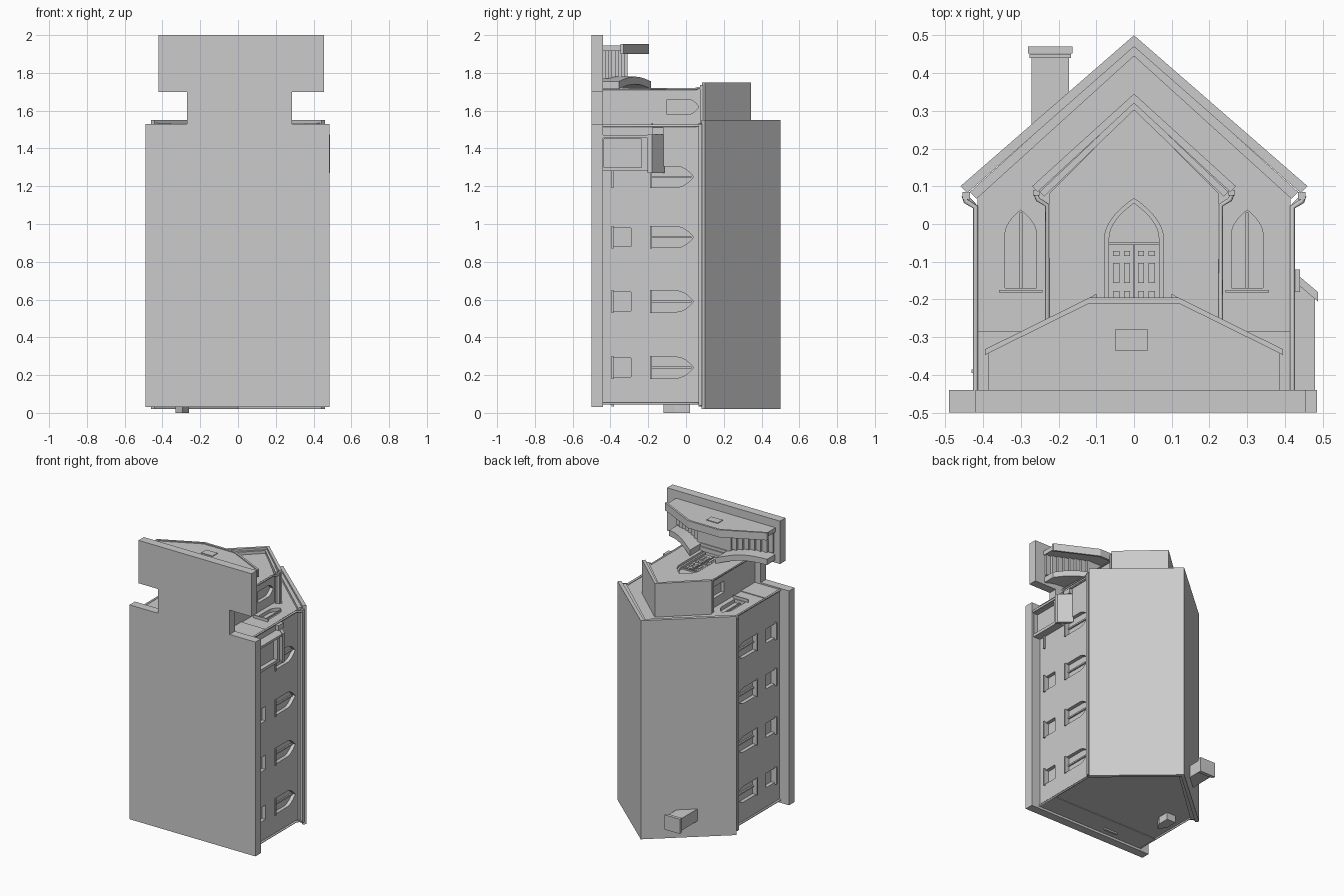
import bpy, bmesh, math
from mathutils import Vector

if bpy.data.objects.get("Cube"):
    bpy.data.objects.remove(bpy.data.objects["Cube"])

stone = bpy.data.materials.new("plain grey")
stone.use_nodes = True
stone.diffuse_color = (0.6, 0.6, 0.6, 1)
stone.node_tree.nodes["Principled BSDF"].inputs["Base Color"].default_value = (0.6, 0.6, 0.6, 1)

BASE = -0.44   # top of the slab, which the building rises from toward +y


def loft(name, sections):
    """Solid through matching cross-sections."""
    bm = bmesh.new()
    rings = [[bm.verts.new(p) for p in s] for s in sections]
    n = len(rings[0])
    for a, b in zip(rings, rings[1:]):
        for i in range(n):
            bm.faces.new((a[i], a[(i + 1) % n], b[(i + 1) % n], b[i]))
    bm.faces.new(rings[0])
    bm.faces.new(rings[-1])
    bmesh.ops.recalc_face_normals(bm, faces=bm.faces)
    me = bpy.data.meshes.new(name)
    bm.to_mesh(me)
    bm.free()
    ob = bpy.data.objects.new(name, me)
    me.materials.append(stone)
    bpy.context.collection.objects.link(ob)
    return ob


def prism(name, pts, axis, a, b):
    """Extrude a profile along an axis; profiles are (x,y), (x,z) or (z,y)."""
    place = {"z": lambda p, d: (p[0], p[1], d),
             "y": lambda p, d: (p[0], d, p[1]),
             "x": lambda p, d: (d, p[1], p[0])}[axis]
    return loft(name, [[place(p, d) for p in pts] for d in (a, b)])


def box(name, x0, x1, y0, y1, z0, z1):
    return prism(name, [(x0, y0), (x1, y0), (x1, y1), (x0, y1)], "z", z0, z1)


def arch(c, w, y0, spring, top):
    """Pointed arch outline centred on c."""
    ts = [i / 8 for i in range(9)]
    right = [(c + w * (1 - t * t), spring + (top - spring) * t) for t in ts]
    left = [(2 * c - x, y) for x, y in reversed(right[:-1])]
    return [(c + w, y0)] + right + left + [(c - w, y0)]


def rect(c, w, y0, y1):
    return [(c - w, y0), (c + w, y0), (c + w, y1), (c - w, y1)]


def gable(e, eave, apex):
    return [(-e, BASE), (e, BASE), (e, eave), (0, apex), (-e, eave)]


def chevron(e, eave, apex, t):
    return [(-e, eave), (0, apex), (e, eave), (e - t * .6, eave - t * .6),
            (0, apex - t), (t * .6 - e, eave - t * .6)]


def cut(target, cutters):
    """Carve recesses and discard the cutters."""
    for c in cutters:
        c.hide_render = True
        mod = target.modifiers.new("recess", "BOOLEAN")
        mod.object, mod.solver = c, "EXACT"
    bpy.context.view_layer.update()
    ev = target.evaluated_get(bpy.context.evaluated_depsgraph_get())
    me = bpy.data.meshes.new_from_object(ev)
    target.modifiers.clear()
    target.data = me
    for c in cutters:
        bpy.data.objects.remove(c)


def pipe(name, pts, r):
    cu = bpy.data.curves.new(name, "CURVE")
    cu.dimensions = "3D"
    cu.bevel_depth, cu.bevel_resolution, cu.use_fill_caps = r, 1, True
    sp = cu.splines.new("POLY")
    sp.points.add(len(pts) - 1)
    for p, q in zip(sp.points, pts):
        p.co = (*q, 1)
    cu.materials.append(stone)
    ob = bpy.data.objects.new(name, cu)
    bpy.context.collection.objects.link(ob)


# Ground slab with a neck and a wide pad under the stairs
prism("base_slab", [(-.49, .03), (.485, .03), (.485, 1.53), (.285, 1.53), (.285, 1.7),
                    (.455, 1.7), (.455, 2), (-.42, 2), (-.42, 1.7), (-.27, 1.7),
                    (-.27, 1.53), (-.49, 1.53)], "y", -.5, BASE)

# Main hall with recessed windows
hall = prism("hall_walls", gable(.415, .1, .46), "z", .05, 1.515)
cutters = []
for s in (-1, 1):
    for z in (.24, .59, .93, 1.25):
        cutters.append(prism("cutter", arch(z, .055, -.18, -.05, .04), "x", s * .39, s * .5))
        if s < 0 or z < 1.2:
            cutters.append(prism("cutter", rect(z, .05, -.385, -.29), "x", s * .39, s * .5))
        box("side_sill", s * .41, s * .425, -.19, -.18, z - .06, z + .06)
        box("basement_sill", s * .41, s * .43, -.395, -.385, z - .06, z + .06)
        box("side_mullion", s * .388, s * .4, -.18, .03, z - .005, z + .005)
    cutters.append(prism("cutter", arch(s * .3, .042, -.17, -.03, .037), "z", 1.49, 1.6))
    box("front_sill", s * .3 - .058, s * .3 + .058, -.182, -.175, 1.5, 1.535)
    box("front_mullion", s * .3 - .004, s * .3 + .004, -.17, .03, 1.485, 1.5)
cutters.append(box("cutter", -.17, -.09, -.38, -.31, .0, .08))
cut(hall, cutters)
box("water_table", -.42, .42, BASE, -.285, .046, .053)
box("front_water_table", -.42, .42, BASE, -.285, 1.51, 1.52)
box("back_window_sill", -.18, -.08, -.395, -.38, .035, .055)

# Roofs, with a stepped moulding beneath each edge
prism("main_roof", chevron(.46, .1, .5, .03), "z", .02, 1.55)
prism("main_roof_moulding", chevron(.435, .085, .475, .03), "z", .035, 1.535)
prism("porch_roof", chevron(.27, .1, .345, .025), "z", 1.45, 1.75)
prism("porch_roof_moulding", chevron(.25, .085, .322, .02), "z", 1.45, 1.735)

# Entrance porch with arched doorway and side windows
porch = prism("porch_walls", gable(.225, .08, .305), "z", 1.5, 1.715)
cutters = [prism("cutter", arch(0, .078, -.31, -.04, .068), "z", 1.7, 1.8),
           prism("cutter", arch(0, .066, -.31, -.04, .055), "z", 1.685, 1.71)]
for s in (-1, 1):
    cutters.append(prism("cutter", arch(1.62, .04, -.1, .01, .068), "x", s * .2, s * .3))
cut(porch, cutters)
box("door_transom", -.066, .066, -.056, -.048, 1.68, 1.695)
box("door_leaf_seam", -.003, .003, -.31, -.056, 1.68, 1.69)
for x in (-.047, -.018, .018, .047):
    for y, h in ((-.078, .007), (-.13, .026), (-.19, .012), (-.25, .03)):
        box("door_panel", x - .008, x + .008, y - h, y + h, 1.68, 1.69)

# Gutters and downspouts
for s in (-1, 1):
    box("main_gutter", s * .435, s * .455, .065, .085, .04, 1.53)
    pipe("main_downspout", [(s * .45, .075, 1.52), (s * .445, .06, 1.52),
                            (s * .42, .045, 1.52), (s * .42, BASE, 1.52)], .007)
    pipe("back_downspout", [(s * .445, .07, .05), (s * .42, .045, .05), (s * .42, BASE, .05)], .007)
    box("porch_gutter", s * .25, s * .268, .075, .09, 1.52, 1.735)
    pipe("porch_downspout", [(s * .26, .08, 1.72), (s * .255, .065, 1.72),
                             (s * .23, .05, 1.715), (s * .23, BASE, 1.715)], .006)

# Lean-to shelter on the left side, with an opening in its outer wall
annex = box("side_shelter", .41, .47, BASE, -.205, 1.28, 1.47)
cut(annex, [box("cutter", .44, .5, -.435, -.235, 1.3, 1.45)])
prism("side_shelter_roof", [(.41, -.14), (.41, -.115), (.487, -.18), (.487, -.205)], "z", 1.27, 1.475)
prism("shelter_front_wall", [(.41, BASE), (.48, BASE), (.48, -.19), (.41, -.13)], "z", 1.455, 1.47)
box("shelter_lamp", .41, .44, -.18, -.12, 1.475, 1.51)

# Chimney and the vent box on the back wall
box("chimney", -.272, -.172, .2, .45, .13, .215)
for i, y in enumerate((.44, .452)):
    box("chimney_cap", -.277 - .004 * i, -.167 + .004 * i, y, y + .01 + .008 * i,
        .125 - .004 * i, .22 + .004 * i)
prism("back_vent", [(-.33, -.06), (-.295, -.12), (-.26, -.06), (-.26, .02), (-.33, .02)], "z", 0, .06)

# Landing and the two side flights
box("landing", -.13, .13, BASE, -.31, 1.71, 1.915)
for i in range(3):
    box("door_step", -.1, .1, -.32, -.312 + .008 * i, 1.71, 1.78 - .02 * i)
N = 7
for s in (-1, 1):
    for i in range(N):
        x = .13 + i * .035
        box("stair_step", s * x, s * (x + .035), BASE, -.325 - i * .0165, 1.77, 1.915)

    # Curved inner wing wall
    secs = []
    for i in range(13):
        t = i / 12
        x, z = s * (.1 + .28 * t), 1.735 + .025 * math.sin(math.pi * t)
        y = -.185 - .17 * t
        secs.append([(x, BASE, z - .02), (x, BASE, z + .02), (x, y, z + .02), (x, y, z - .02)])
    loft("wing_wall", secs)

# Front parapet with coping and plaque
def trapezoid(e, low, high, c, bottom):
    return [(-e, bottom), (e, bottom), (e, low), (c, high), (-c, high), (-e, low)]


prism("stair_parapet", trapezoid(.385, -.335, -.205, .115, BASE), "z", 1.915, 1.945)
prism("parapet_coping", [(-.395, -.332), (-.118, -.195), (.118, -.195), (.395, -.332),
                         (.395, -.347), (.118, -.21), (-.118, -.21), (-.395, -.347)], "z", 1.9, 1.952)
box("parapet_plaque", -.05, .037, -.335, -.28, 1.94, 1.95)
